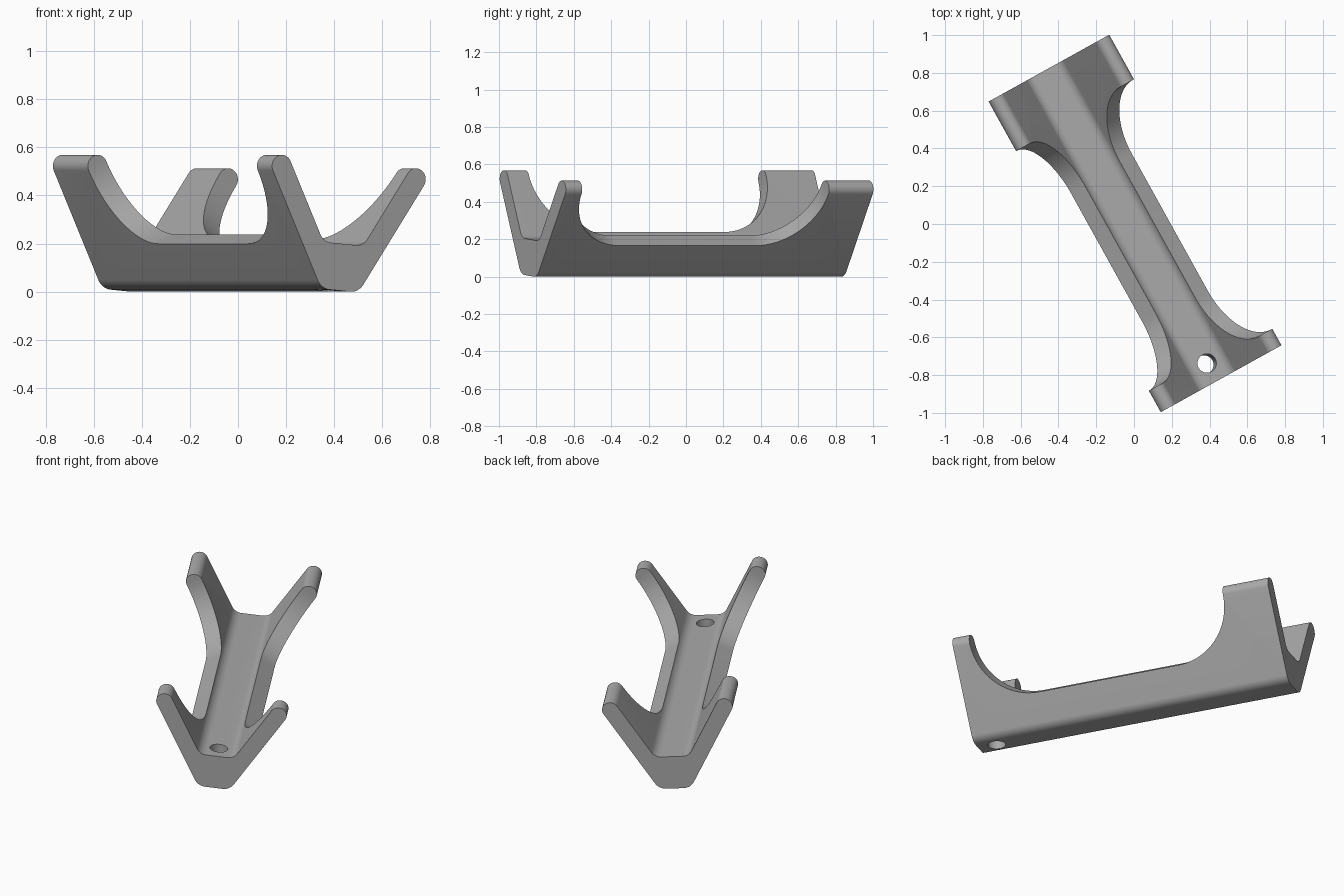
import bpy, bmesh, math
from mathutils import Matrix, Vector

cube = bpy.data.objects.get("Cube")
if cube:
    bpy.data.objects.remove(cube, do_unlink=True)

CENTRE = -0.037            # middle of the V section
LEAN = math.radians(30)    # arms lean out from vertical
SIN, COS = math.sin(LEAN), math.cos(LEAN)
HALF_LENGTH = 0.94

grey = bpy.data.materials.new("plain_grey")
grey.use_nodes = True
grey.diffuse_color = (0.4, 0.4, 0.4, 1)
grey.node_tree.nodes["Principled BSDF"].inputs["Base Color"].default_value = (0.4, 0.4, 0.4, 1)


def rounded(corners, steps=10):
    """Polygon outline with each (x, y, radius) corner filleted."""
    out = []
    for i, (x, y, r) in enumerate(corners):
        p = Vector((x, y))
        a = (Vector(corners[i - 1][:2]) - p).normalized()
        b = (Vector(corners[(i + 1) % len(corners)][:2]) - p).normalized()
        if r == 0:
            out.append(p)
            continue
        half = a.angle(b) / 2
        mid = p + (a + b).normalized() * r / math.sin(half)
        start = p + a * r / math.tan(half) - mid
        end = p + b * r / math.tan(half) - mid
        sweep = math.pi - 2 * half
        for k in range(steps + 1):
            t = k / steps
            out.append(mid + (start * math.sin((1 - t) * sweep)
                              + end * math.sin(t * sweep)) / math.sin(sweep))
    return out


def prism(name, outline, place, low, high):
    """Solid between two copies of an outline; place maps (a, b, depth) to space."""
    bm = bmesh.new()
    ends = [[bm.verts.new(place(p.x, p.y, d)) for p in outline] for d in (low, high)]
    for ring in ends:
        bm.faces.new(ring)
    n = len(outline)
    for i in range(n):
        j = (i + 1) % n
        bm.faces.new((ends[0][i], ends[0][j], ends[1][j], ends[1][i]))
    bmesh.ops.recalc_face_normals(bm, faces=bm.faces)
    mesh = bpy.data.meshes.new(name)
    bm.to_mesh(mesh)
    bm.free()
    obj = bpy.data.objects.new(name, mesh)
    bpy.context.collection.objects.link(obj)
    return obj


# V-shaped body with rounded arm tips
right = [(0.089, 0, 0.07), (0.383, 0.509, 0.0455), (0.303, 0.555, 0.0455), (0.095, 0.195, 0.06)]
left = [(-x, z, r) for x, z, r in reversed(right)]
body = prism("cradle_body", rounded(right + left),
             lambda a, b, d: (CENTRE + a, d, b), -HALF_LENGTH, HALF_LENGTH)
body.data.materials.append(grey)

# Rounded side openings, cut square to each arm
cutters = []
for label, side, front, back in (("left", 1, -0.84, 0.67), ("right", -1, -0.81, 0.64)):
    opening = rounded([(front, 0, 0.34), (back, 0, 0.34), (back, 0.6, 0), (front, 0.6, 0)], 28)

    def on_arm(v, s, t, side=side):
        return (CENTRE + side * (0.19 + s * SIN + t * COS), v, 0.18 + s * COS - t * SIN)

    cutters.append(prism(label + "_opening_cutter", opening, on_arm, -0.13, 0.15))

# Screw hole through the floor near the front
circle = [Vector((0.05 * math.cos(k * math.tau / 40), 0.05 * math.sin(k * math.tau / 40)))
          for k in range(40)]
cutters.append(prism("hole_cutter", circle,
                     lambda a, b, d: (CENTRE + a, -0.832 + b, d), -0.1, 0.4))

for cutter in cutters:
    cutter.hide_render = True
    mod = body.modifiers.new(cutter.name, "BOOLEAN")
    mod.operation, mod.solver, mod.object = "DIFFERENCE", "EXACT", cutter

bpy.context.view_layer.objects.active = body
body.select_set(True)
for mod in list(body.modifiers):
    bpy.ops.object.modifier_apply(modifier=mod.name)
for cutter in cutters:
    bpy.data.objects.remove(cutter, do_unlink=True)

# Tilt the section, turn the body and stand it on the ground
body.data.transform(Matrix.Rotation(math.radians(29), 4, "Z") @ Matrix.Rotation(math.radians(5), 4, "Y"))
lowest = min(v.co.z for v in body.data.vertices)
body.data.transform(Matrix.Translation((0, 0, -lowest)))
bpy.ops.object.shade_smooth_by_angle(angle=math.radians(30))
